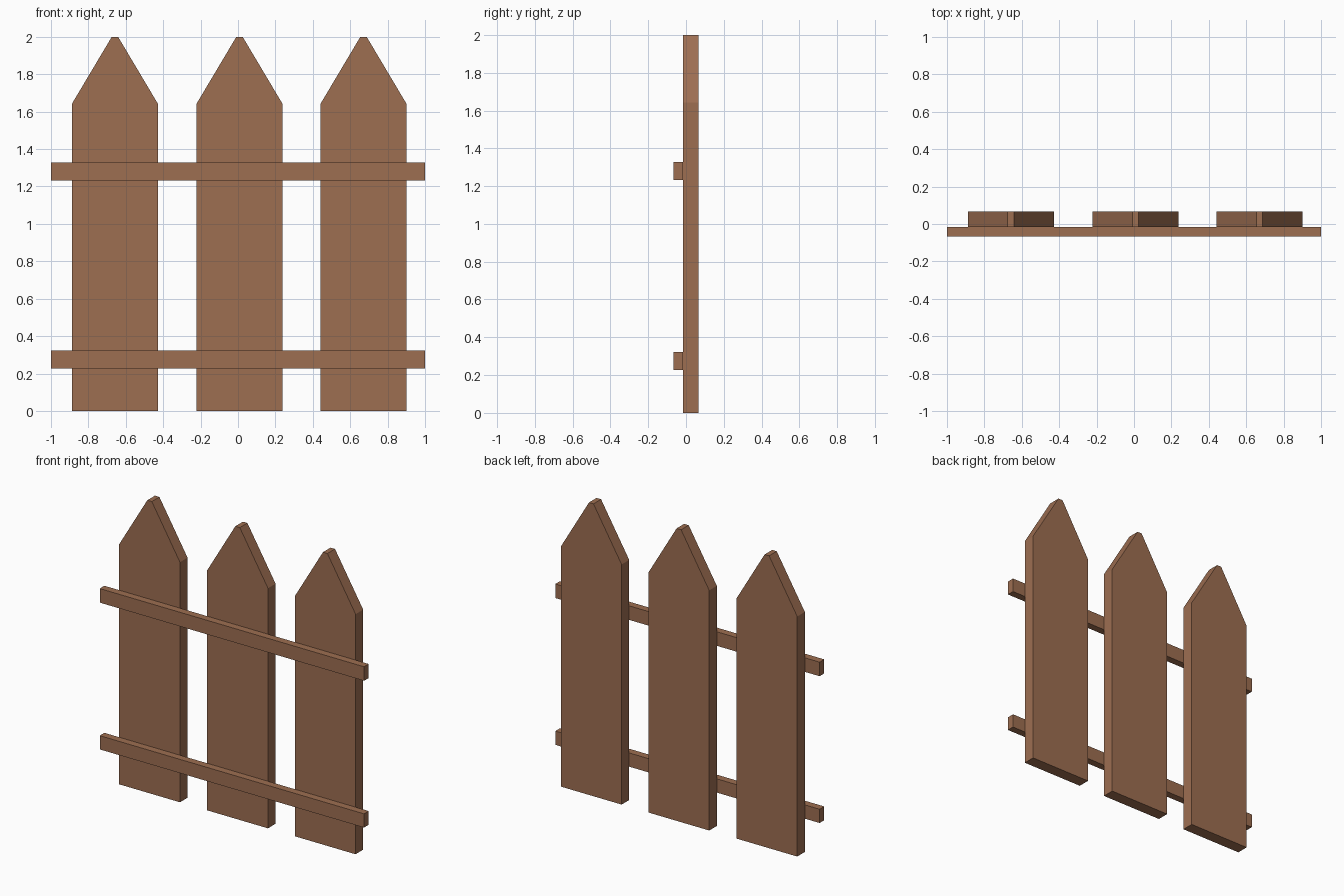
import bpy, bmesh

if "Cube" in bpy.data.objects:
    bpy.data.objects.remove(bpy.data.objects["Cube"])

wood = bpy.data.materials.new("brown wood")
wood.diffuse_color = (0.34, 0.157, 0.083, 1)
wood.use_nodes = True
wood.node_tree.nodes["Principled BSDF"].inputs["Base Color"].default_value = wood.diffuse_color


def extrude_profile(name, points, y0, y1):
    """Extrude an XZ outline from y0 to y1."""
    bm = bmesh.new()
    face = bm.faces.new([bm.verts.new((x, y0, z)) for x, z in points])
    ext = bmesh.ops.extrude_face_region(bm, geom=[face])
    verts = [g for g in ext["geom"] if isinstance(g, bmesh.types.BMVert)]
    bmesh.ops.translate(bm, vec=(0, y1 - y0, 0), verts=verts)
    bmesh.ops.recalc_face_normals(bm, faces=bm.faces)
    mesh = bpy.data.meshes.new(name)
    bm.to_mesh(mesh)
    bm.free()
    mesh.materials.append(wood)
    obj = bpy.data.objects.new(name, mesh)
    bpy.context.collection.objects.link(obj)


# Pointed pickets with a small flat tip
for i, cx in enumerate((-0.658, 0.008, 0.671)):
    w, tip = 0.23, 0.017
    extrude_profile(f"picket_{i + 1}", [
        (cx - w, 0), (cx + w, 0), (cx + w, 1.642),
        (cx + tip, 2), (cx - tip, 2), (cx - w, 1.642)], -0.016, 0.066)

# Horizontal rails on the front
for name, z0, z1 in (("lower_rail", 0.228, 0.322), ("upper_rail", 1.232, 1.328)):
    extrude_profile(name, [(-1, z0), (1, z0), (1, z1), (-1, z1)], -0.066, -0.016)
